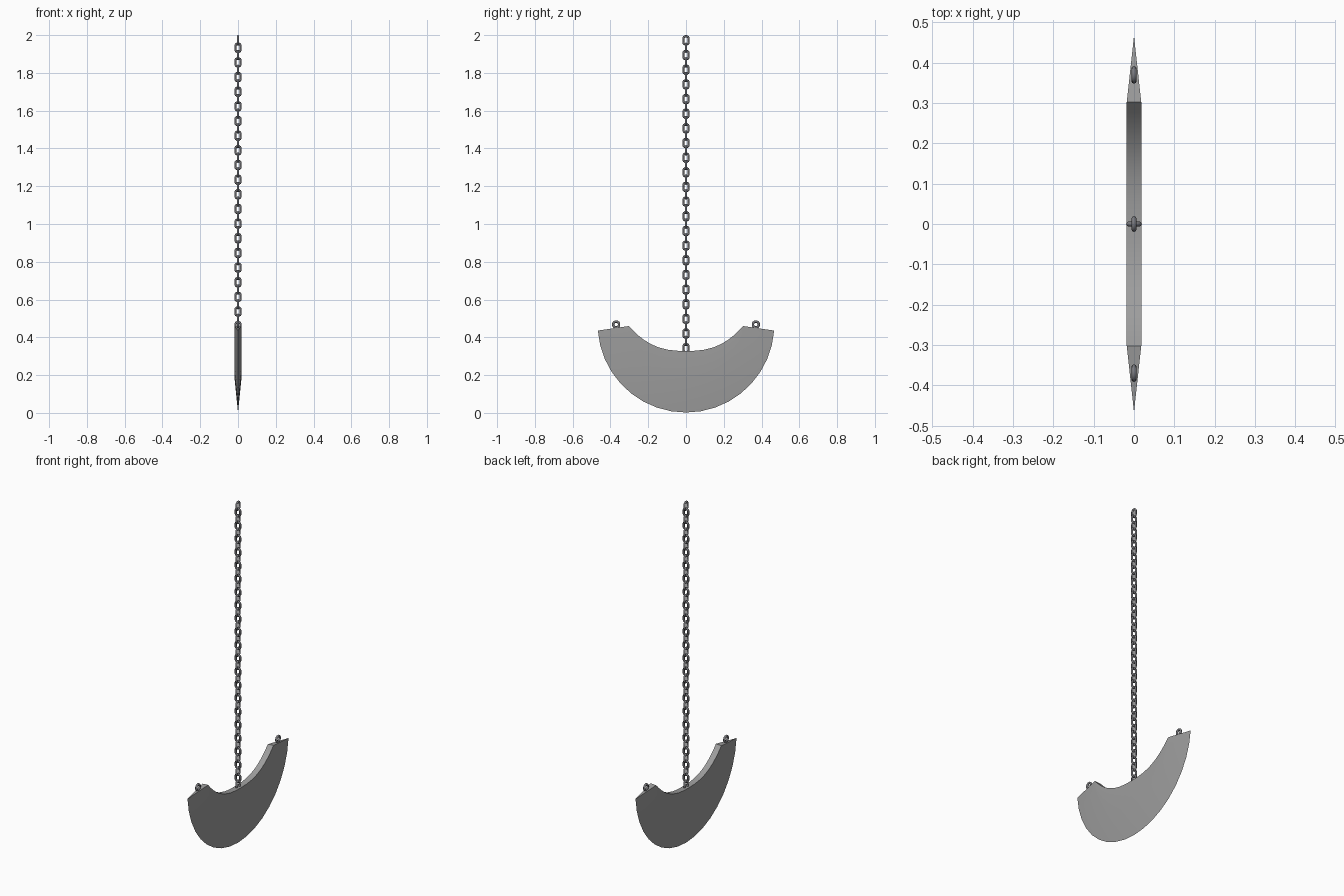
import bpy, bmesh
from math import sin, cos, pi, radians, copysign

cube = bpy.data.objects.get("Cube")
if cube:
    bpy.data.objects.remove(cube, do_unlink=True)


def material(name, rgb):
    mat = bpy.data.materials.new(name)
    mat.use_nodes = True
    mat.diffuse_color = (*rgb, 1)
    mat.node_tree.nodes["Principled BSDF"].inputs["Base Color"].default_value = (*rgb, 1)
    return mat


steel = material("blade steel", (0.34, 0.34, 0.34))
iron = material("chain iron", (0.19, 0.19, 0.205))


def add_object(name, bm, mat, angle):
    mesh = bpy.data.meshes.new(name)
    bm.to_mesh(mesh)
    bm.free()
    mesh.materials.append(mat)
    obj = bpy.data.objects.new(name, mesh)
    bpy.context.collection.objects.link(obj)
    bpy.ops.object.select_all(action='DESELECT')
    obj.select_set(True)
    bpy.context.view_layer.objects.active = obj
    bpy.ops.object.shade_smooth_by_angle(angle=radians(angle))
    return obj


# Crescent blade: flat upper body, bevelled from a ridge down to a knife edge
STEPS = 18
SWEEP = radians(85.8)
HALF_THICK = 0.018
INNER_HALF = 0.302


def blade_section(bm, a):
    y = INNER_HALF * sin(a) / sin(SWEEP)
    inner_z = 0.328 + 0.132 * abs(y / INNER_HALF) ** 2.66
    ridge_z = 0.48 - INNER_HALF * cos(a)
    edge = (0, 0.468 * sin(a), 0.47 - 0.468 * cos(a))
    points = [(HALF_THICK, y, inner_z), (HALF_THICK, y, ridge_z), edge,
              (-HALF_THICK, y, ridge_z), (-HALF_THICK, y, inner_z)]
    return [bm.verts.new(p) for p in points]


bm = bmesh.new()
sections = [blade_section(bm, SWEEP * (2 * i / STEPS - 1)) for i in range(STEPS + 1)]
for s, t in zip(sections, sections[1:]):
    for k in range(5):
        n = (k + 1) % 5
        bm.faces.new((s[k], s[n], t[n], t[k]))
bm.faces.new(sections[0])
bm.faces.new(sections[-1])
bmesh.ops.remove_doubles(bm, verts=bm.verts, dist=0.005)
bmesh.ops.recalc_face_normals(bm, faces=bm.faces)
add_object("blade", bm, steel, 30)


# Rounded link standing in the YZ plane, stretched upward by a given amount
def make_link(name, radius, wire, stretch, location, turn=0):
    bm = bmesh.new()
    major, minor = 12, 8
    rings = []
    for i in range(major):
        a = 2 * pi * (i + 0.5) / major
        ring = []
        for j in range(minor):
            b = 2 * pi * j / minor
            r = radius + wire * cos(b)
            z = r * sin(a) + copysign(stretch, sin(a))
            ring.append(bm.verts.new((wire * sin(b), r * cos(a), z)))
        rings.append(ring)
    for i in range(major):
        p, q = rings[i], rings[(i + 1) % major]
        for j in range(minor):
            n = (j + 1) % minor
            bm.faces.new((p[j], q[j], q[n], p[n]))
    bmesh.ops.recalc_face_normals(bm, faces=bm.faces)
    link = add_object(name, bm, iron, 50)
    link.location = location
    link.rotation_euler.z = turn
    return link


# Hanging chain: two interleaved rows of links
PITCH = 0.0776
TOP = 1.972
for name, start, turn, count in (("chain_links_side", TOP, 0, 22),
                                 ("chain_links_front", TOP - PITCH / 2, pi / 2, 21)):
    link = make_link(name, 0.0145, 0.006, 0.008, (0, 0, start), turn)
    array = link.modifiers.new("repeat", 'ARRAY')
    array.count = count
    array.use_relative_offset = False
    array.use_constant_offset = True
    array.constant_offset_displace = (0, 0, -PITCH)

# Eyelets on the blade tips
for name, side in (("front_eyelet", -1), ("back_eyelet", 1)):
    make_link(name, 0.016, 0.0065, 0, (0, side * 0.37, 0.468))
